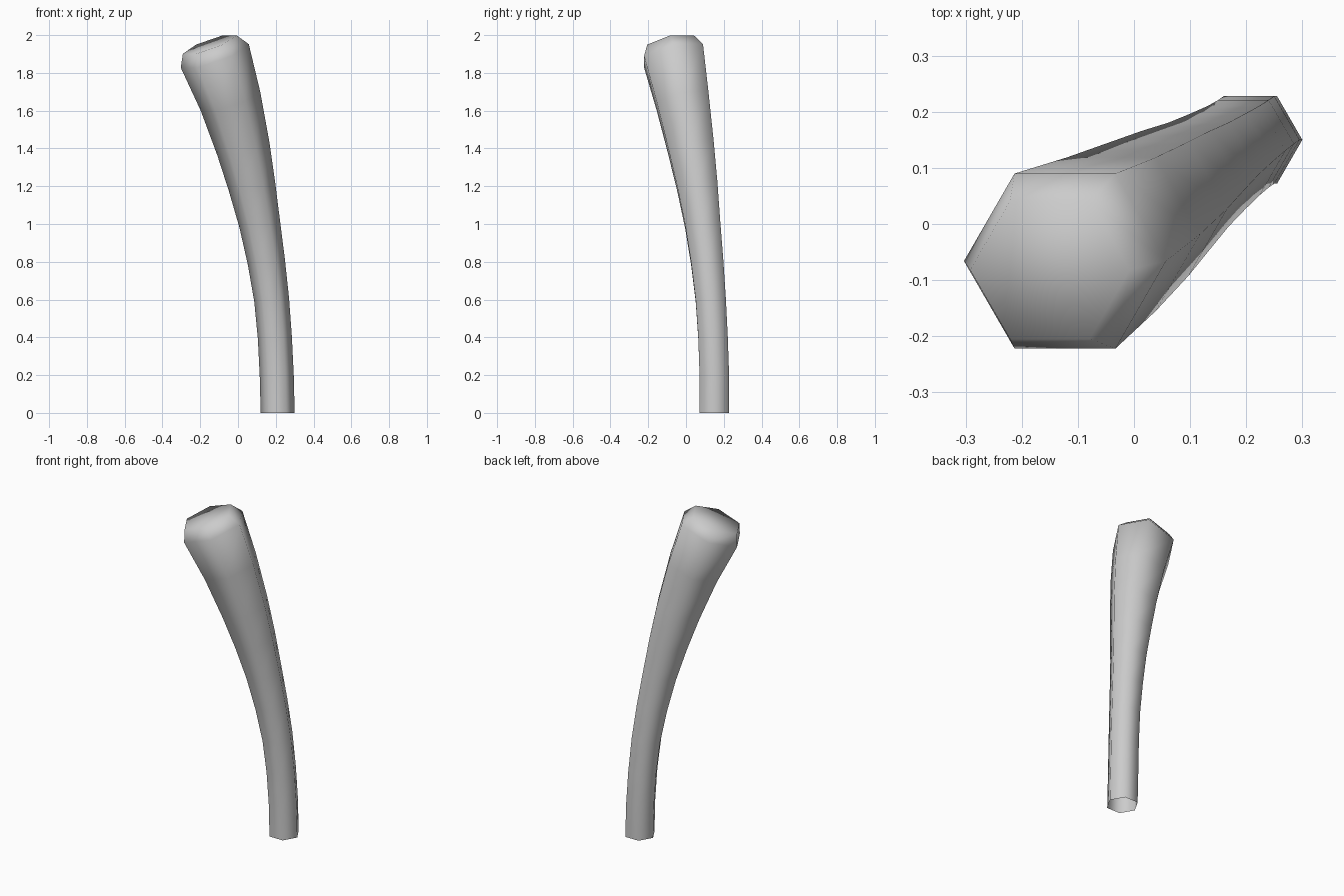
import bpy, bmesh, math

if "Cube" in bpy.data.objects:
    bpy.data.objects.remove(bpy.data.objects["Cube"])

# Stem path: centre x, y, z and radius of each six-sided ring
rings = [
    (0.21, 0.15, 0.0, 0.09),
    (0.205, 0.15, 0.2, 0.09),
    (0.195, 0.143, 0.4, 0.09),
    (0.178, 0.131, 0.6, 0.092),
    (0.150, 0.112, 0.8, 0.098),
    (0.115, 0.088, 1.0, 0.107),
    (0.074, 0.060, 1.2, 0.122),
    (0.028, 0.027, 1.4, 0.138),
    (-0.040, -0.018, 1.65, 0.158),
    (-0.123, -0.066, 1.89, 0.180),
    (-0.150, -0.082, 1.95, 0.142),   # inset ring of the rounded end
]
TOP = len(rings) - 2


def tilt(i):
    """Slope of the path, used to lean each ring square to it."""
    i = min(i, TOP)
    if i == 0:
        return 0.0, 0.0
    a, b = rings[i - 1], rings[min(i + 1, TOP)]
    dz = b[2] - a[2]
    return (a[0] - b[0]) / dz, (a[1] - b[1]) / dz


bm = bmesh.new()
loops = []
for i, (cx, cy, cz, r) in enumerate(rings):
    sx, sy = tilt(i)
    loop = []
    for k in range(6):
        dx = r * math.cos(k * math.pi / 3)
        dy = r * math.sin(k * math.pi / 3)
        loop.append(bm.verts.new((cx + dx, cy + dy, cz + sx * dx + sy * dy)))
    loops.append(loop)

# Side walls, closed end on top, open foot
for lo, hi in zip(loops, loops[1:]):
    for k in range(6):
        n = (k + 1) % 6
        bm.faces.new((lo[k], lo[n], hi[n], hi[k]))
bm.faces.new(loops[-1])

for f in bm.faces:
    f.smooth = True
mesh = bpy.data.meshes.new("curved_stem")
bm.to_mesh(mesh)
bm.free()
stem = bpy.data.objects.new("curved_stem", mesh)
bpy.context.collection.objects.link(stem)
